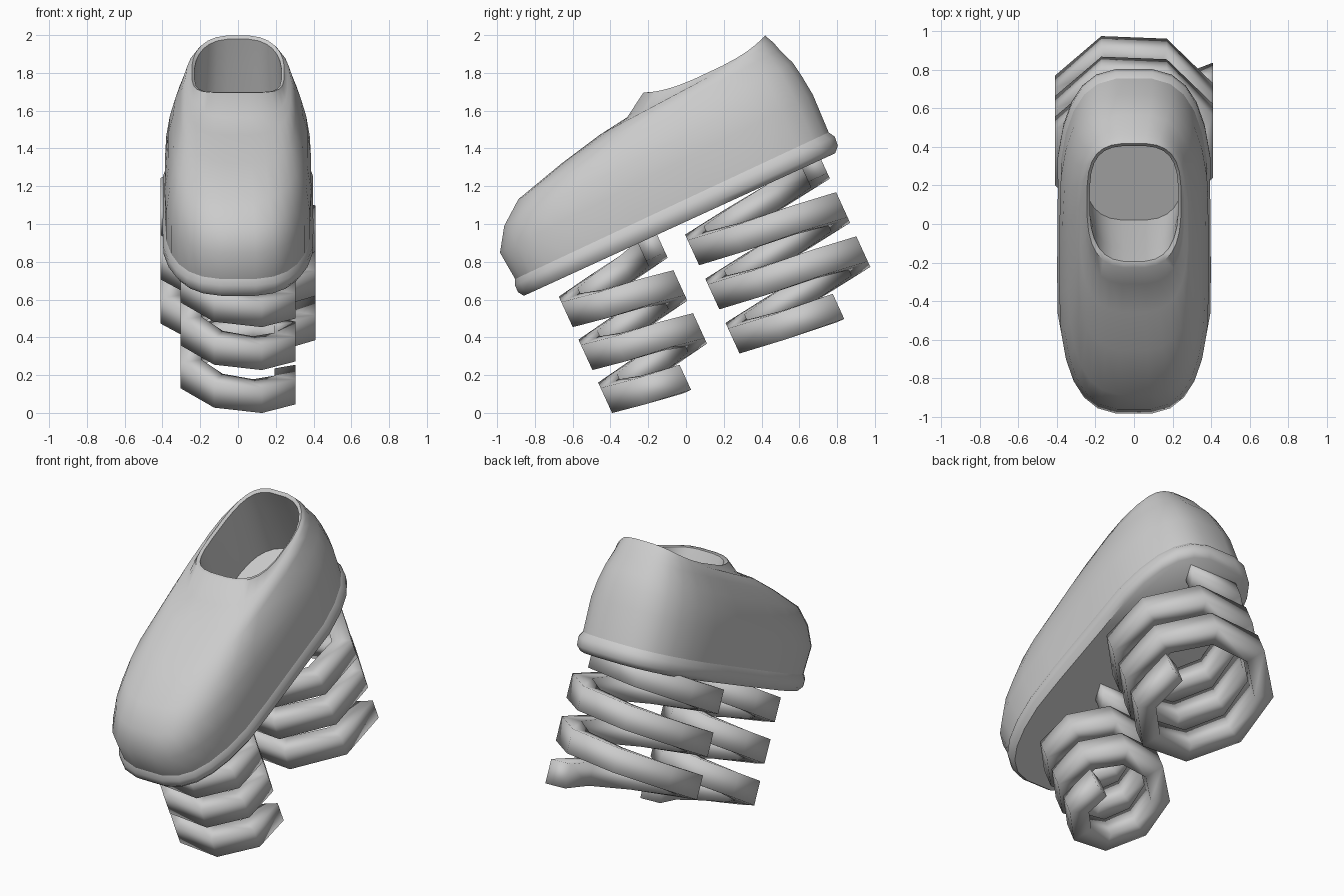
import bpy, bmesh, math
from mathutils import Matrix

cube = bpy.data.objects.get("Cube")
if cube:
    bpy.data.objects.remove(cube, do_unlink=True)

grey = bpy.data.materials.new("plain_grey")
grey.use_nodes = True
colour = (0.6, 0.6, 0.6, 1)
grey.diffuse_color = colour
grey.node_tree.nodes["Principled BSDF"].inputs["Base Color"].default_value = colour

# Everything is built along the sole, then tilted toe-down
TILT = Matrix.Translation((0, -0.88, 0.61)) @ Matrix.Rotation(math.radians(24.6), 4, "X")
SEGMENTS = 28


def loft(name, rings, angle, cap_start=True, cap_end=True):
    """Skin closed rings of points and shade the result smoothly."""
    bm = bmesh.new()
    loops = [[bm.verts.new(TILT @ Matrix.Translation(p).translation) for p in r] for r in rings]
    n = len(loops[0])
    for a, b in zip(loops, loops[1:]):
        for i in range(n):
            j = (i + 1) % n
            bm.faces.new((a[i], a[j], b[j], b[i]))
    if cap_start:
        bm.faces.new(loops[0][::-1])
    if cap_end:
        bm.faces.new(loops[-1])
    bmesh.ops.recalc_face_normals(bm, faces=bm.faces)
    mesh = bpy.data.meshes.new(name)
    bm.to_mesh(mesh)
    bm.free()
    obj = bpy.data.objects.new(name, mesh)
    mesh.materials.append(grey)
    bpy.context.collection.objects.link(obj)
    bpy.ops.object.select_all(action="DESELECT")
    obj.select_set(True)
    bpy.context.view_layer.objects.active = obj
    bpy.ops.object.shade_smooth_by_angle(angle=math.radians(angle))
    return obj


def outline(front, front_h, back, back_h, width, waist=0.0, dip=0.0):
    """Rounded outline that slopes from its front height to its back height."""
    points = []
    for i in range(SEGMENTS):
        t = math.tau * (i + 0.5) / SEGMENTS
        c, s = math.cos(t), math.sin(t)
        along = 0.5 + 0.5 * math.copysign(abs(c) ** 0.667, c)
        y = front + (back - front) * along
        x = width * math.copysign(abs(s) ** 0.667, s)
        x *= 1 - waist * math.exp(-((y - 0.95) / 0.2) ** 2)
        z = front_h + (back_h - front_h) * along - dip * s * s
        points.append((x, y, z))
    return points


# Sole with a rounded rim
top_rim = outline(0.015, 0.10, 1.855, 0.115, 0.395, 0.08)
loft("sole", [
    outline(0.02, 0, 1.84, 0, 0.385, 0.1),
    outline(0, 0.03, 1.87, 0.03, 0.41, 0.1),
    outline(0, 0.07, 1.875, 0.08, 0.412, 0.1),
    top_rim,
], 50, cap_end=False)

# Upper: toe cap, ankle, collar, then the hollow inside
loft("upper", [
    top_rim,
    outline(0.0, 0.26, 1.862, 0.33, 0.395, 0.05),
    outline(0.08, 0.38, 1.85, 0.44, 0.375, 0.03),
    outline(0.207, 0.477, 1.835, 0.53, 0.345),
    outline(0.495, 0.554, 1.80, 0.62, 0.305),
    outline(0.74, 0.607, 1.785, 0.67, 0.28),
    outline(0.913, 0.632, 1.77, 0.70, 0.262, 0, 0.02),
    outline(1.045, 0.715, 1.76, 0.722, 0.245, 0, 0.05),
    outline(1.075, 0.705, 1.74, 0.71, 0.23, 0, 0.05),
    outline(1.08, 0.55, 1.75, 0.55, 0.235),
    outline(1.08, 0.2, 1.76, 0.2, 0.26),
], 55, cap_start=False)


def spring(name, centre, radius, top, pitch):
    """Eight-sided square-section coil winding down from the sole."""
    thick, half = 0.12, 0.073
    rings = []
    for k in range(24):
        t = math.radians(-202.5 + 45 * k)
        h = top - pitch * t / math.tau
        rings.append([(r * math.sin(t), centre - r * math.cos(t), h + d)
                      for r, d in ((radius, half), (radius, -half),
                                   (radius - thick, -half), (radius - thick, half))])
    loft(name, rings, 100)


spring("front_spring", 0.495, 0.33, -0.17, 0.25)
spring("rear_spring", 1.345, 0.444, -0.15, 0.257)
